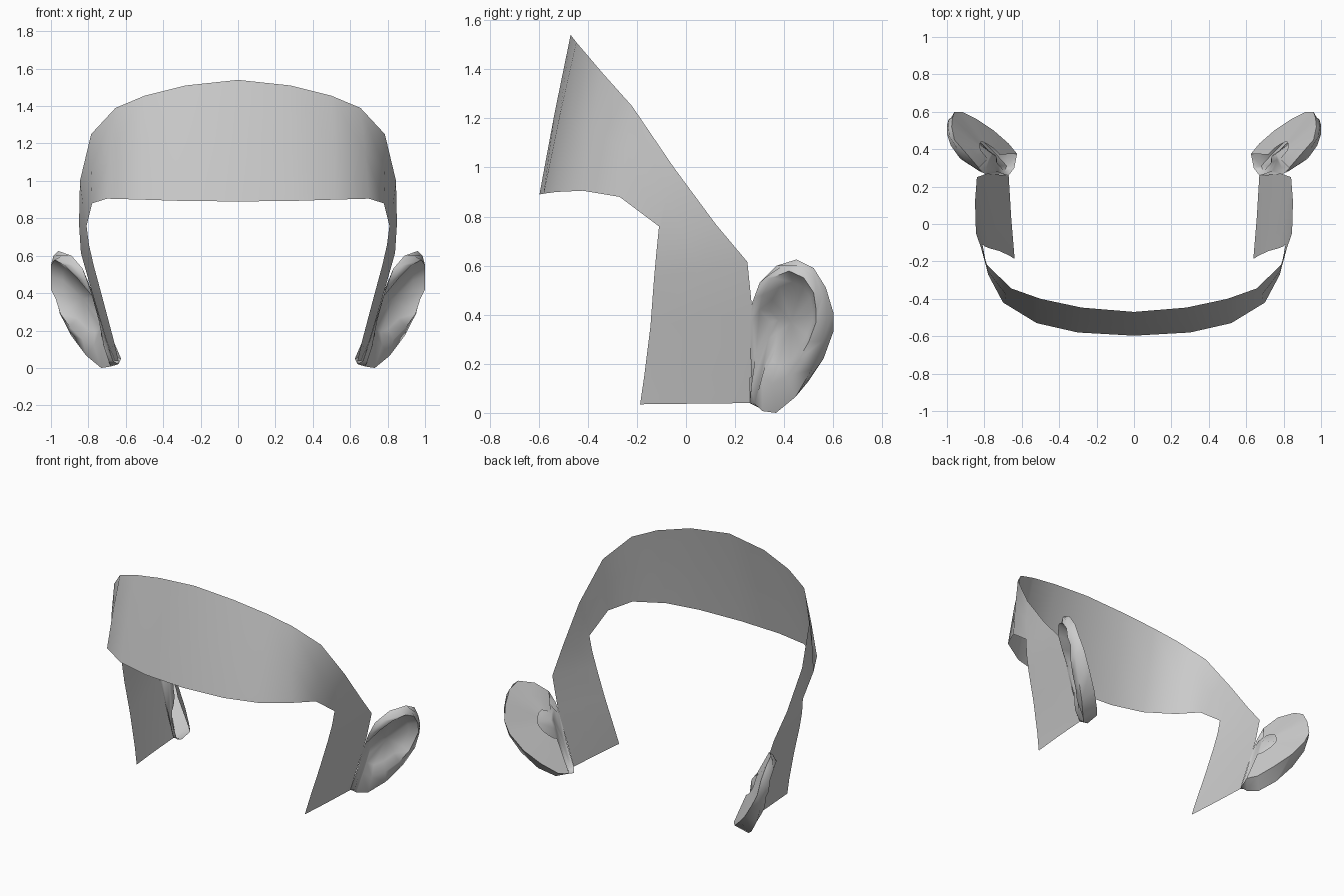
import bpy, bmesh, math
from mathutils import Vector

if "Cube" in bpy.data.objects:
    bpy.data.objects.remove(bpy.data.objects["Cube"])


def make_mirrored(name, rings, closed, tip=None, angle=60):
    """Skin a list of equal-length point rows, mirror across x, shade smooth."""
    bm = bmesh.new()
    rows = [[bm.verts.new(p) for p in r] for r in rings]
    n = len(rows[0])
    for a, b in zip(rows, rows[1:]):
        for i in range(n if closed else n - 1):
            j = (i + 1) % n
            bm.faces.new((a[i], a[j], b[j], b[i]))
    if tip is not None:
        t = bm.verts.new(tip)
        for i in range(n):
            bm.faces.new((rows[-1][i], rows[-1][(i + 1) % n], t))
    bmesh.ops.recalc_face_normals(bm, faces=bm.faces)
    # point the sheet outwards
    if tip is None and sum(f.normal.x * f.calc_area() for f in bm.faces) < 0:
        bmesh.ops.reverse_faces(bm, faces=bm.faces)
    elif tip is not None and t.link_faces[0].normal.x < 0:
        bmesh.ops.reverse_faces(bm, faces=bm.faces)
    me = bpy.data.meshes.new(name)
    bm.to_mesh(me)
    bm.free()
    ob = bpy.data.objects.new(name, me)
    bpy.context.collection.objects.link(ob)
    mod = ob.modifiers.new("mirror", 'MIRROR')
    mod.use_clip = True
    bpy.ops.object.select_all(action='DESELECT')
    ob.select_set(True)
    bpy.context.view_layer.objects.active = ob
    bpy.ops.object.modifier_apply(modifier=mod.name)
    bpy.ops.object.shade_smooth_by_angle(angle=math.radians(angle))
    return ob


# Forehead band running down into the cheek panels: upper/rear and lower/front edges
upper_edge = [(0, -.47, 1.54), (.28, -.447, 1.51), (.50, -.40, 1.455),
              (.655, -.345, 1.39), (.785, -.22, 1.25), (.845, -.05, 1.0),
              (.85, .12, .77), (.84, .25, .615), (.785, .27, .42),
              (.708, .262, .16), (.67, .26, .04)]
lower_edge = [(0, -.597, .89), (.30, -.58, .893), (.52, -.53, .90),
              (.70, -.42, .905), (.78, -.27, .88), (.81, -.11, .76),
              (.797, -.12, .66), (.772, -.13, .55), (.718, -.145, .35),
              (.665, -.17, .15), (.638, -.187, .035)]
middle = [(Vector(a) + Vector(b)) / 2 * 1.004 for a, b in zip(upper_edge, lower_edge)]
make_mirrored("head_band", [upper_edge, middle, lower_edge], closed=False)

# Ear: outer (rear) rim and front lip, both running round from the upper front
outer_rim = [(.765, .26, .34), (.80, .27, .45), (.83, .30, .53), (.89, .37, .60),
             (.96, .45, .625), (.975, .52, .59), (.97, .57, .51), (.96, .60, .41),
             (.92, .60, .33), (.84, .56, .22), (.75, .50, .13), (.67, .43, .06),
             (.625, .375, .05), (.64, .30, .02), (.67, .26, .04), (.715, .265, .18)]
front_lip = [(.79, .30, .42), (.86, .31, .48), (.93, .35, .55), (.98, .42, .578),
             (1.0, .48, .55), (1.0, .52, .49), (1.0, .53, .42), (.975, .53, .37),
             (.95, .50, .29), (.90, .46, .22), (.83, .41, .15), (.77, .35, .12),
             (.73, .31, .15), (.735, .33, .22), (.75, .335, .30), (.765, .345, .37)]
outer_rim = [Vector(p) for p in outer_rim]
front_lip = [Vector(p) for p in front_lip]
facing = Vector((.856, -.417, -.306))
centre = Vector((.85, .42, .35))

# Rounded roll between the rims, fuller at the lobe
roll = []
for b, a in zip(outer_rim, front_lip):
    m = (a + b) / 2
    w = max(0, 1 - m.z / .4)
    m = m + (m - centre) * (.05 + .18 * w) + facing * .055 * w
    m.z -= .045 * w
    m.x, m.z = min(m.x, 1.0), max(m.z, 0)
    roll.append(m)

# Shallow hollow inside the lip
bowl_tip = Vector((.83, .43, .37))
bowl = [a.lerp(bowl_tip, .25) - facing * .025 for a in front_lip]
make_mirrored("ears", [outer_rim, roll, front_lip, bowl], closed=True,
              tip=bowl_tip, angle=75)

# Back of the ear, open towards the head
root = Vector((.76, .37, .36))
rear = outer_rim[2:13]
make_mirrored("ear_backs", [rear, [p.lerp(root, .35) for p in rear],
                            [p.lerp(root, .7) for p in rear]], closed=False)
for face in bpy.data.objects["ear_backs"].data.polygons:
    if face.normal.y < 0:
        face.flip()
